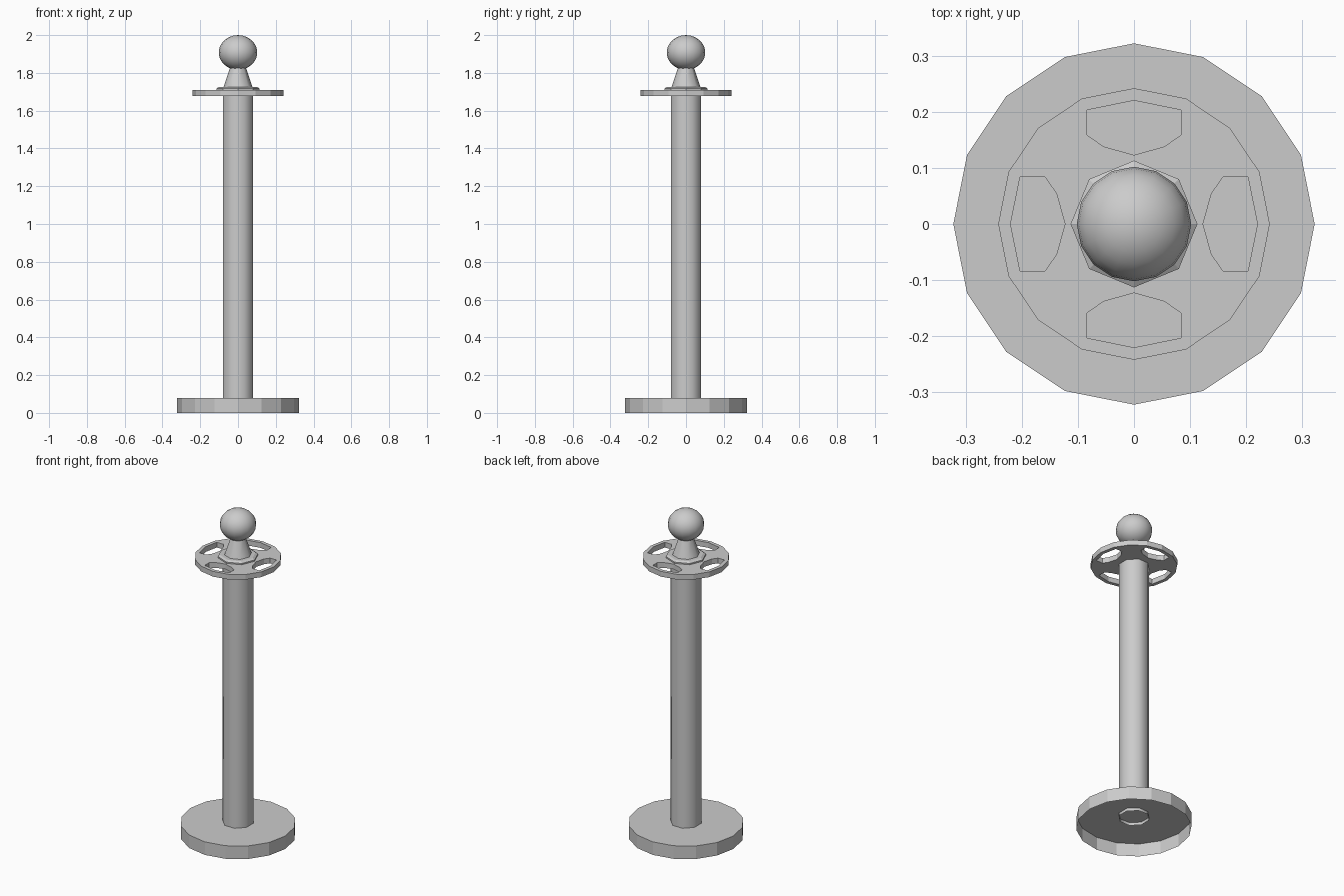
import bpy, bmesh
from math import sin, cos, pi, radians

if "Cube" in bpy.data.objects:
    bpy.data.objects.remove(bpy.data.objects["Cube"])


def finish(name, bm, smooth=None):
    bmesh.ops.remove_doubles(bm, verts=bm.verts, dist=1e-5)
    mesh = bpy.data.meshes.new(name)
    bm.to_mesh(mesh)
    bm.free()
    obj = bpy.data.objects.new(name, mesh)
    bpy.context.collection.objects.link(obj)
    if smooth:
        bpy.ops.object.select_all(action='DESELECT')
        obj.select_set(True)
        bpy.context.view_layer.objects.active = obj
        bpy.ops.object.shade_smooth_by_angle(angle=radians(smooth))
    return obj


def lathe(name, profile, sides, turn=0.0, smooth=None):
    """Revolve (radius, z) points, listed bottom to top, around z."""
    bm = bmesh.new()
    rings = []
    for r, z in profile:
        if r == 0:
            rings.append([bm.verts.new((0, 0, z))] * sides)
        else:
            rings.append([bm.verts.new((r * cos(turn + 2 * pi * i / sides),
                                        r * sin(turn + 2 * pi * i / sides), z))
                          for i in range(sides)])
    for a, b in zip(rings, rings[1:]):
        for i in range(sides):
            j = (i + 1) % sides
            bm.faces.new(list(dict.fromkeys((a[i], a[j], b[j], b[i]))))
    return finish(name, bm, smooth)


# Base: a cup open underneath
lathe("base", [(0.322, 0), (0.322, 0.08), (0, 0.08)], 16)

# Column: open octagonal tube poking slightly through the base
lathe("column", [(0.087, 0.062), (0.087, 1.685)], 8, pi / 8, 50)

# Top plate with four windows
Z0, Z1 = 1.678, 1.71
plate = lathe("top_plate", [(0, Z0), (0.242, Z0), (0.242, Z1), (0, Z1)], 16)
window = [(0.123, 0), (0.138, 0.054), (0.159, 0.084), (0.203, 0.084), (0.22, 0),
          (0.203, -0.084), (0.159, -0.084), (0.138, -0.054)]
bm = bmesh.new()
for k in range(4):
    c, s = cos(k * pi / 2), sin(k * pi / 2)
    low, high = ([bm.verts.new((x * c - y * s, x * s + y * c, z)) for x, y in window]
                 for z in (Z0 - 0.05, Z1 + 0.05))
    bm.faces.new(low)
    bm.faces.new(high[::-1])
    for i in range(8):
        j = (i + 1) % 8
        bm.faces.new((low[j], low[i], high[i], high[j]))
bmesh.ops.recalc_face_normals(bm, faces=bm.faces)
cutter = finish("window_cutter", bm)
cutter.hide_render = True
mod = plate.modifiers.new("windows", 'BOOLEAN')
mod.operation = 'DIFFERENCE'
mod.solver = 'EXACT'
mod.object = cutter
bpy.context.view_layer.objects.active = plate
bpy.ops.object.modifier_apply(modifier=mod.name)
bpy.data.objects.remove(cutter)

# Collar and tapered neck
lathe("collar", [(0.113, 1.705), (0.113, 1.718), (0.1, 1.726), (0, 1.726)], 8)
lathe("neck", [(0.077, 1.724), (0.038, 1.84)], 8, 0, 50)

# Ball finial
bm = bmesh.new()
bmesh.ops.create_uvsphere(bm, u_segments=16, v_segments=12, radius=1)
for v in bm.verts:
    v.co = (v.co.x * 0.102, v.co.y * 0.102, 1.908 + v.co.z * 0.092)
finish("ball", bm, 60)
